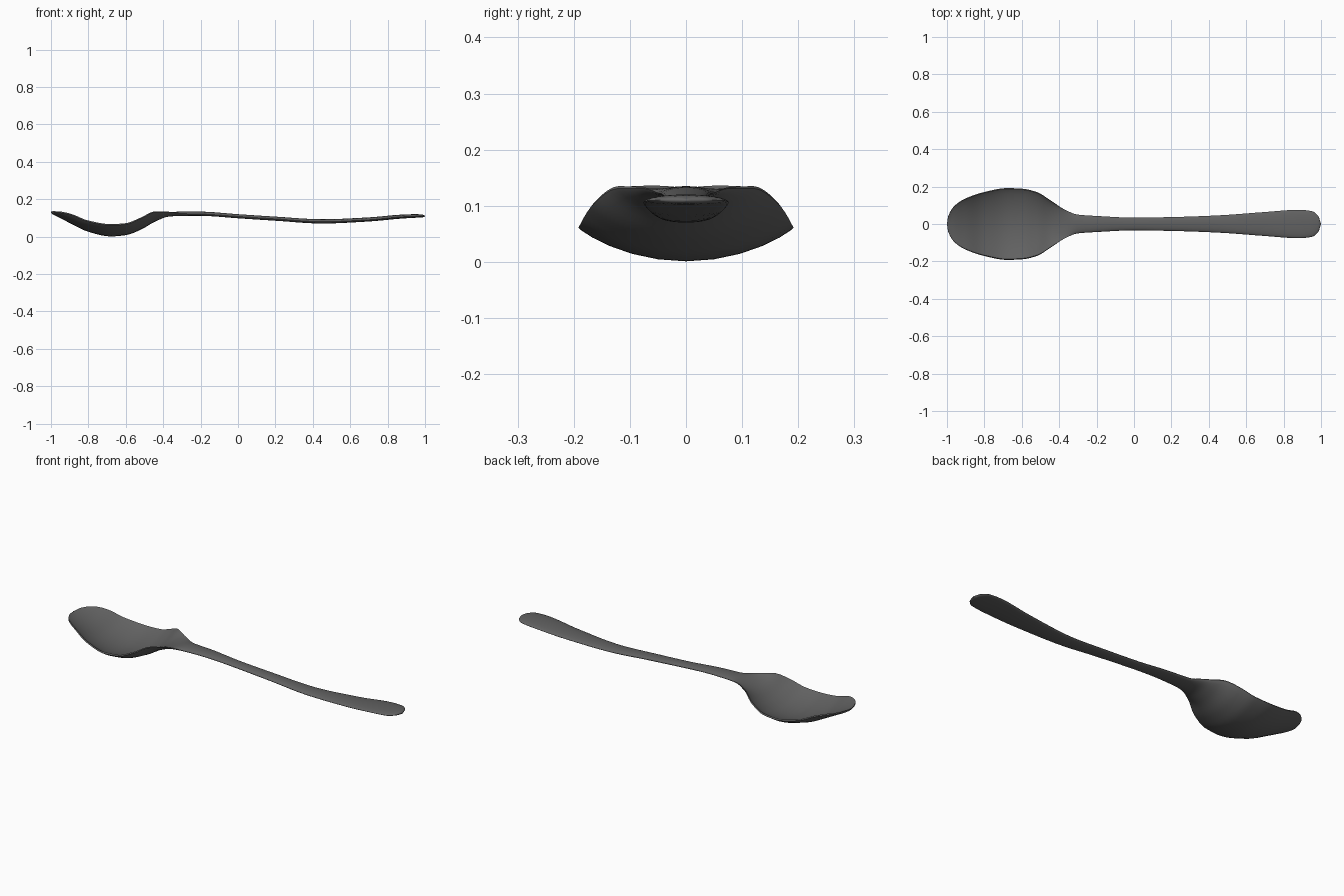
import bpy, bmesh, math

if "Cube" in bpy.data.objects:
    bpy.data.objects.remove(bpy.data.objects["Cube"])

# Stations along the spoon: x, half width, rim height, centre top, centre bottom
STATIONS = [
    (-1.00, 0.000, .132, .134, .127),
    (-.993, 0.042, .133, .131, .121),
    (-.96, 0.097, .132, .118, .104),
    (-.90, 0.137, .121, .090, .073),
    (-.80, 0.171, .083, .042, .026),
    (-.68, 0.192, .064, .017, .001),
    (-.60, 0.189, .069, .024, .008),
    (-.52, 0.171, .099, .054, .037),
    (-.44, 0.122, .133, .100, .082),
    (-.37, 0.077, .132, .126, .107),
    (-.30, 0.050, .123, .135, .111),
    (-.20, 0.043, .121, .134, .111),
    (0.00, 0.034, .108, .120, .098),
    (0.20, 0.037, .095, .107, .085),
    (0.45, 0.046, .080, .093, .070),
    (0.70, 0.064, .090, .103, .081),
    (0.88, 0.076, .106, .118, .097),
    (0.95, 0.069, .109, .120, .101),
    (0.985, 0.043, .110, .118, .103),
    (1.00, 0.000, .110, .112, .107),
]
SUB, N = 5, 12


def lerp_smooth(i, t):
    """Cubic interpolation of all columns between station i and i+1."""
    a, b = STATIONS[i], STATIONS[i + 1]
    h = b[0] - a[0]

    def slope(k, c):
        def d(j):
            return ((STATIONS[j + 1][c] - STATIONS[j][c]) /
                    (STATIONS[j + 1][0] - STATIONS[j][0]))
        if k == 0:
            return d(0)
        if k == len(STATIONS) - 1:
            return d(k - 1)
        l, r = d(k - 1), d(k)
        return 2 * l * r / (l + r) if l * r > 0 else 0.0

    out = [a[0] + h * t]
    for c in range(1, 5):
        out.append((2*t**3 - 3*t*t + 1) * a[c] + (t**3 - 2*t*t + t) * h * slope(i, c)
                   + (3*t*t - 2*t**3) * b[c] + (t**3 - t*t) * h * slope(i + 1, c))
    return out


def section(x, w, rim, top, bot):
    """Closed cross-section: dished in the bowl, oval along the handle."""
    k = min(1, max(0, (-.30 - x) / .2))
    power = .5 + .37 * k
    lip = .003 * k * min(1, w / .05)
    pts = []
    for side, centre, z0 in ((1, top, rim + lip), (-1, bot, rim - lip)):
        for j in range(N + 1):
            if not k and side < 0 and j in (0, N):
                continue
            u = -side * math.cos(math.pi * j / N)
            f = max(0, 1 - u * u) ** power
            inset = 1 - .025 * k if side > 0 else 1
            pts.append((x, u * w * inset, z0 + (centre - z0) * f))
    # keep the same point count on handle sections by doubling the edges
    if not k:
        pts = pts[:N + 1] + [pts[N]] + pts[N + 1:] + [pts[0]]
    return pts


# Spoon lofted through the sections
bm = bmesh.new()
rings = []
for i in range(len(STATIONS) - 1):
    for s in range(SUB):
        rings.append(section(*lerp_smooth(i, s / SUB)))
rings.append(section(*STATIONS[-1]))
rings = [[bm.verts.new(p) for p in ring] for ring in rings]
for a, b in zip(rings, rings[1:]):
    for j in range(len(a)):
        n = (j + 1) % len(a)
        bm.faces.new((a[j], a[n], b[n], b[j]))
bm.faces.new(rings[0])
bm.faces.new(rings[-1])
bmesh.ops.remove_doubles(bm, verts=bm.verts, dist=.0002)
bmesh.ops.recalc_face_normals(bm, faces=bm.faces)
mesh = bpy.data.meshes.new("spoon")
bm.to_mesh(mesh)
bm.free()
spoon = bpy.data.objects.new("spoon", mesh)
bpy.context.collection.objects.link(spoon)

# Smooth shading with a crisp rim; dark grey metal
bpy.context.view_layer.objects.active = spoon
spoon.select_set(True)
bpy.ops.object.shade_smooth_by_angle(angle=math.radians(40))
mat = bpy.data.materials.new("dark_metal")
mat.diffuse_color = (.12, .12, .12, 1)
mat.use_nodes = True
mat.node_tree.nodes["Principled BSDF"].inputs["Base Color"].default_value = mat.diffuse_color
mesh.materials.append(mat)
